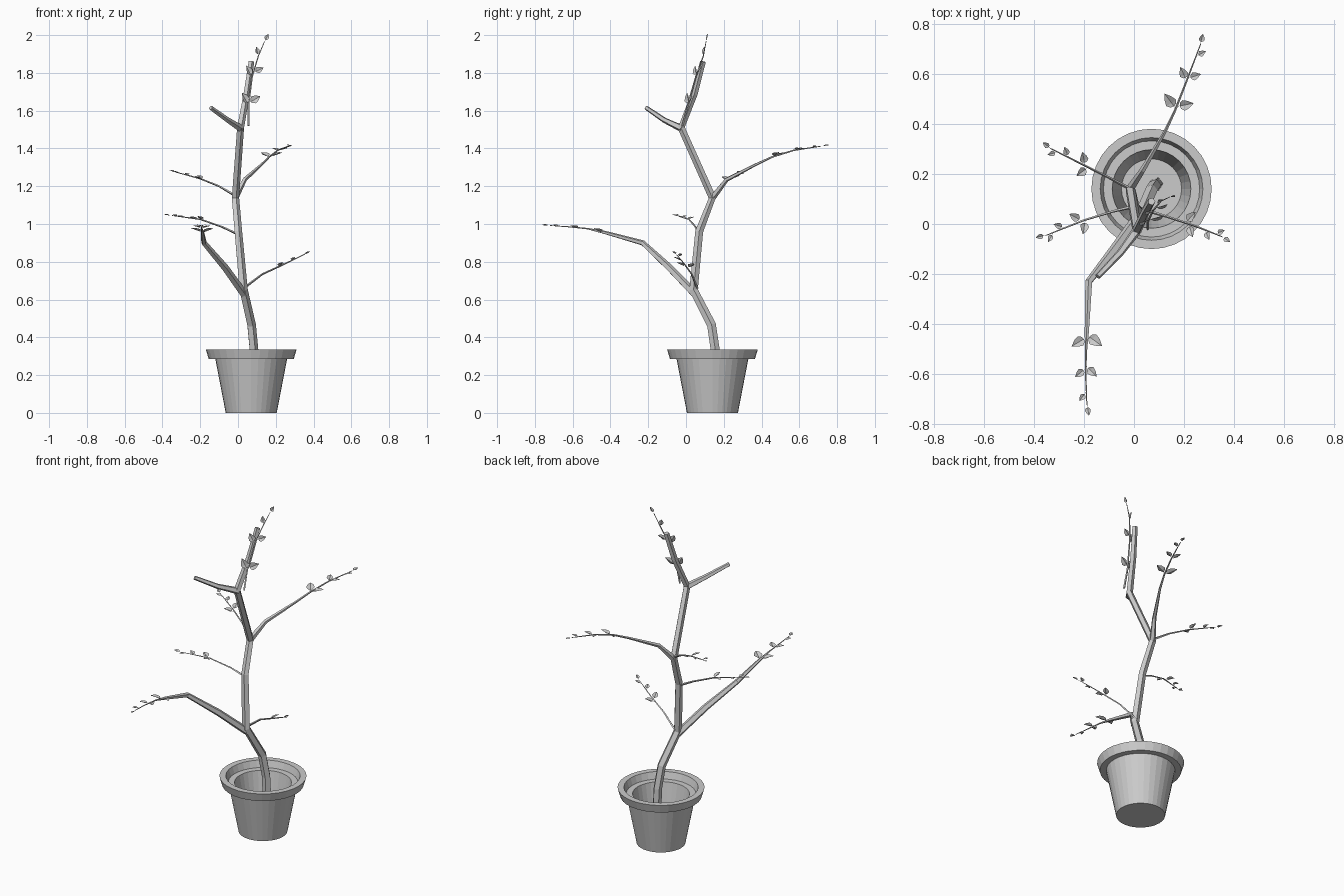
import bpy, bmesh, math
from mathutils import Vector, Quaternion

if "Cube" in bpy.data.objects:
    bpy.data.objects.remove(bpy.data.objects["Cube"])


def material(name, rgb):
    m = bpy.data.materials.new(name)
    m.diffuse_color = (*rgb, 1)
    m.use_nodes = True
    m.node_tree.nodes["Principled BSDF"].inputs["Base Color"].default_value = m.diffuse_color
    return m


GREY = material("plain grey", (0.6, 0.6, 0.6))


def finish(name, bm):
    bmesh.ops.recalc_face_normals(bm, faces=bm.faces)
    me = bpy.data.meshes.new(name)
    bm.to_mesh(me)
    bm.free()
    ob = bpy.data.objects.new(name, me)
    me.materials.append(GREY)
    bpy.context.collection.objects.link(ob)
    return ob


def lathe(name, profile, cx, cy, sides):
    """Spin a closed (radius, z) profile whose ends lie on the axis."""
    bm = bmesh.new()
    vs = [bm.verts.new((cx + r, cy, z)) for r, z in profile]
    edges = [bm.edges.new(p) for p in zip(vs, vs[1:])]
    bmesh.ops.spin(bm, geom=vs + edges, cent=(cx, cy, 0), axis=(0, 0, 1),
                   angle=math.tau, steps=sides, use_duplicate=False)
    bmesh.ops.remove_doubles(bm, verts=bm.verts, dist=1e-4)
    return finish(name, bm)


def limb(name, rows, sides):
    """Tapered tube through rows of x, y, z, radius."""
    pts = [Vector(r[:3]) for r in rows]
    bm = bmesh.new()
    rings = []
    ref = Vector((0.3, 1, 0.1))
    for i, p in enumerate(pts):
        a, b = pts[max(i - 1, 0)], pts[min(i + 1, len(pts) - 1)]
        t = (b - a).normalized()
        u = (ref - t * ref.dot(t)).normalized()
        ref = u
        w = t.cross(u)
        rings.append([bm.verts.new(p + rows[i][3] * (
            u * math.cos(math.tau * k / sides) + w * math.sin(math.tau * k / sides)))
            for k in range(sides)])
    for a, b in zip(rings, rings[1:]):
        for k in range(sides):
            n = (k + 1) % sides
            bm.faces.new((a[k], a[n], b[n], b[k]))
    bm.faces.new(rings[0])
    bm.faces.new(rings[-1])
    return finish(name, bm)


def along(rows, back):
    """Point and direction at a distance back from the tip."""
    pts = [Vector(r[:3]) for r in reversed(rows)]
    for a, b in zip(pts, pts[1:]):
        d = (b - a).length
        if back <= d:
            return a.lerp(b, back / d), (a - b).normalized()
        back -= d
    return pts[-1], (pts[-2] - pts[-1]).normalized()


def add_leaf(bm, base, direction, up, size):
    """Pointed oval leaf, folded slightly along its midrib."""
    side = direction.cross(up).normalized()
    nrm = side.cross(direction).normalized()
    stalk = 0.012
    mid = [bm.verts.new(base + direction * (stalk + size * f) - nrm * size * 0.06)
           for f in (0, 0.25, 0.6, 1)]
    for s in (1, -1):
        edge = [bm.verts.new(base + direction * (stalk + size * f)
                             + side * s * size * w + nrm * size * 0.06)
                for f, w in ((0.1, 0.2), (0.32, 0.36), (0.65, 0.25))]
        bm.faces.new((mid[0], mid[1], edge[1], edge[0]))
        bm.faces.new((mid[1], mid[2], edge[2], edge[1]))
        bm.faces.new((mid[2], mid[3], edge[2]))
    # leaf stalk
    q = [bm.verts.new(base + side * 0.0015), bm.verts.new(base - side * 0.0015)]
    bm.faces.new((q[0], q[1], mid[0]))


def leaves(name, rows, spots, up):
    """Spots are distance from tip, leaf size, turn in degrees."""
    bm = bmesh.new()
    for back, size, turn in spots:
        p, t = along(rows, back)
        n = (up - t * up.dot(t)).normalized()
        d = Quaternion(n, math.radians(turn)) @ t
        tilt = Quaternion(t, math.radians(12 if turn > 0 else -12))
        add_leaf(bm, p, tilt @ d, tilt @ n, size)
    return finish(name, bm)


# Pot: tapered body, flared rim, inner ledge and hollow
lathe("pot", [(0, 0), (0.135, 0), (0.19, 0.285), (0.225, 0.285), (0.24, 0.335),
              (0.205, 0.335), (0.192, 0.295), (0.157, 0.295), (0.12, 0.1), (0, 0.1)],
      0.07, 0.14, 32)

# Trunk and thick limbs
limb("trunk", [(0.09, 0.16, 0.09, 0.027), (0.083, 0.155, 0.33, 0.025),
               (0.07, 0.135, 0.465, 0.025), (0.028, 0.04, 0.65, 0.024),
               (0, 0.07, 0.96, 0.022), (-0.015, 0.14, 1.14, 0.021),
               (0.012, -0.025, 1.51, 0.02), (0.045, 0.045, 1.69, 0.018),
               (0.07, 0.09, 1.86, 0.016)], 5)
limb("cut_branch", [(0.015, -0.02, 1.505, 0.02), (-0.055, -0.115, 1.55, 0.015),
                    (-0.145, -0.21, 1.615, 0.012)], 5)

low = [(0.03, 0.045, 0.63, 0.022), (-0.07, -0.09, 0.77, 0.02),
       (-0.18, -0.23, 0.9, 0.015), (-0.188, -0.43, 0.955, 0.009),
       (-0.192, -0.52, 0.975, 0.004), (-0.192, -0.62, 0.985, 0.003),
       (-0.188, -0.72, 0.992, 0.002)]
high = [(-0.015, 0.14, 1.14, 0.018), (0.035, 0.215, 1.235, 0.012),
        (0.125, 0.37, 1.315, 0.007), (0.165, 0.455, 1.355, 0.005),
        (0.21, 0.57, 1.39, 0.004), (0.265, 0.715, 1.412, 0.002)]
left_high = [(-0.015, 0.14, 1.15, 0.007), (-0.1, 0.185, 1.2, 0.005),
             (-0.2, 0.235, 1.24, 0.004), (-0.33, 0.3, 1.275, 0.002)]
left_low = [(0, 0.07, 0.945, 0.007), (-0.085, 0.05, 0.985, 0.005),
            (-0.2, 0.015, 1.025, 0.004), (-0.35, -0.045, 1.045, 0.002)]
right_low = [(0.03, 0.06, 0.66, 0.007), (0.13, 0.03, 0.735, 0.005),
             (0.25, -0.01, 0.79, 0.004), (0.35, -0.05, 0.838, 0.002)]
crown = [(0.055, -0.02, 1.52, 0.006), (0.055, 0.01, 1.63, 0.005),
         (0.075, 0.052, 1.78, 0.004), (0.108, 0.092, 1.89, 0.003),
         (0.14, 0.106, 1.965, 0.002)]

big = [(0.28, 0.066, 55), (0.27, 0.06, -55), (0.155, 0.05, 45), (0.145, 0.045, -50),
       (0.05, 0.034, -40), (0, 0.034, 8)]
small = [(0.17, 0.05, 60), (0.155, 0.048, -50), (0.08, 0.036, -40),
         (0.03, 0.032, 40), (0, 0.032, -10)]
upright = [(0.36, 0.06, 40), (0.35, 0.062, -50), (0.205, 0.055, 40), (0.18, 0.05, -45),
           (0.085, 0.04, 30), (0, 0.035, -5)]
Z = Vector((0, 0, 1))
for name, rows, sides, spots, up in (
        ("lower_branch", low, 5, big, Z), ("upper_branch", high, 5, big, Z),
        ("upper_left_twig", left_high, 4, small, Z),
        ("lower_left_twig", left_low, 4, small, Z),
        ("lower_right_twig", right_low, 4, small, Z),
        ("crown_twig", crown, 4, upright, Vector((0.35, -1, 0.2)))):
    limb(name, rows, sides)
    leaves(name + "_leaves", rows, spots, up)
